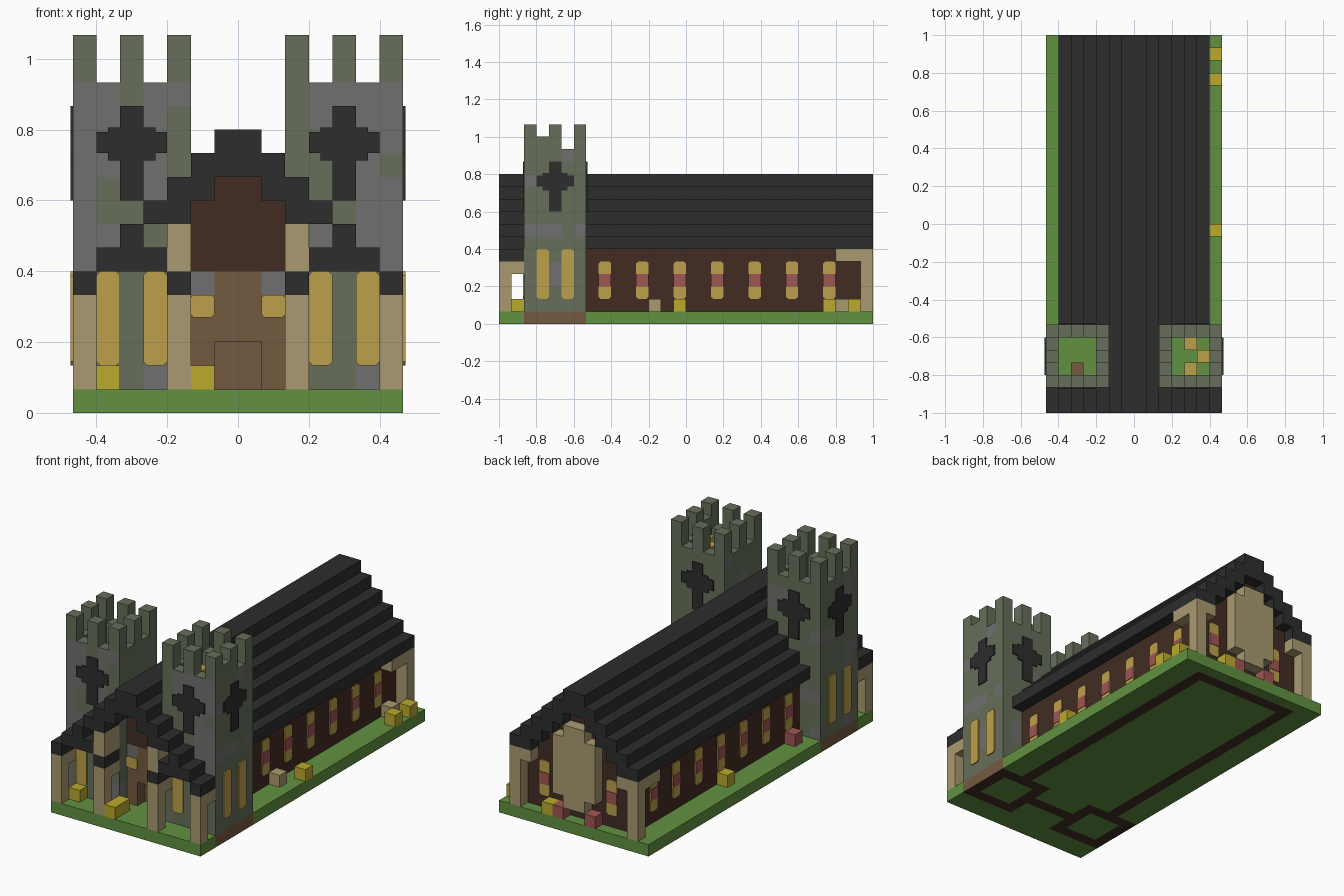
import bpy, bmesh
from mathutils import Vector, noise

U = 1 / 15  # size of one building block

cube = bpy.data.objects.get("Cube")
if cube:
    bpy.data.objects.remove(cube, do_unlink=True)


def linear(c):
    c /= 255
    return c / 12.92 if c <= 0.04045 else ((c + 0.055) / 1.055) ** 2.4


def material(name, *rgb):
    mat = bpy.data.materials.new(name)
    col = [linear(c) for c in rgb] + [1]
    mat.diffuse_color = col
    mat.use_nodes = True
    mat.node_tree.nodes["Principled BSDF"].inputs["Base Color"].default_value = col
    return mat


grass = material("grass green", 97, 145, 64)
slate = material("roof slate", 45, 45, 45)
moss = material("mossy stone", 102, 111, 90)
stone = material("grey stone", 111, 112, 110)
timber = material("dark timber", 66, 44, 34)
wood = material("door wood", 116, 90, 64)
tan = material("tan plaster", 169, 154, 112)
gold = material("gold glass", 188, 160, 75)
hay = material("yellow hay", 187, 170, 45)
pink = material("pink glass", 160, 86, 84)


def finish(bm, name, mats):
    mesh = bpy.data.meshes.new(name)
    bmesh.ops.remove_doubles(bm, verts=bm.verts, dist=1e-5)
    bm.to_mesh(mesh)
    bm.free()
    for m in mats:
        mesh.materials.append(m)
    obj = bpy.data.objects.new(name, mesh)
    bpy.context.collection.objects.link(obj)
    return obj


def blocks(name, cells, rule=None):
    """Mesh the exposed faces of unit cells {(x, y, z): material}."""
    bm = bmesh.new()
    mats = []
    for cell, mat in cells.items():
        mid = Vector(cell) + Vector((0.5, 0.5, 0.5))
        for axis in range(3):
            for sign in (-1, 1):
                n = Vector((0, 0, 0))
                n[axis] = sign
                if tuple(int(c + d) for c, d in zip(cell, n)) in cells:
                    continue
                a = Vector((0, 0, 0))
                a[(axis + 1) % 3] = 0.5
                b = n.cross(a)
                c = mid + n * 0.5
                face = bm.faces.new([bm.verts.new(p * U) for p in (c - a - b, c + a - b, c + a + b, c - a + b)])
                m = rule(c, n) if rule else mat
                if m not in mats:
                    mats.append(m)
                face.material_index = mats.index(m)
    return finish(bm, name, mats)


def fill(cells, mat, xs, ys, zs, both=False):
    for x in range(*xs):
        for y in range(*ys):
            for z in range(*zs):
                cells[x, y, z] = mat
                if both:
                    cells[-1 - x, y, z] = mat


def plate(name, mat, pts, axis, plane, sign, thick=0.006):
    """Thin painted panel; pts are (sideways, height) in blocks."""
    bm = bmesh.new()

    def ring(d):
        return [bm.verts.new((d, a * U, z * U) if axis == 0 else (a * U, d, z * U)) for a, z in pts]
    lo, hi = ring(plane * U), ring(plane * U + sign * thick)
    bm.faces.new(lo)
    bm.faces.new(hi)
    for i in range(len(pts)):
        j = (i + 1) % len(pts)
        bm.faces.new((lo[i], lo[j], hi[j], hi[i]))
    bmesh.ops.recalc_face_normals(bm, faces=bm.faces)
    return finish(bm, name, [mat])


def rounded(a, z0, z1, w=0.5, c=0.17):
    return [(a - w + c, z0), (a + w - c, z0), (a + w, z0 + c), (a + w, z1 - c),
            (a + w - c, z1), (a - w + c, z1), (a - w, z1 - c), (a - w, z0 + c)]


def cross(a):
    half = [(0.5, 9), (0.5, 10.7), (1, 10.7), (1, 11), (1.5, 11), (1.5, 11.9),
            (1, 11.9), (1, 12.1), (0.5, 12.1), (0.5, 13)]
    return [(a + s, z) for s, z in half] + [(a - s, z) for s, z in reversed(half)]


# Ground slab with earth footings under the walls
ground = {}
fill(ground, grass, (-7, 7), (-15, 15), (0, 1))
fill(ground, wood, (2, 7), (-13, -8), (0, 1), True)
fill(ground, grass, (3, 6), (-12, -9), (0, 1), True)
footing = {}
fill(footing, wood, (4, 5), (-8, 14), (0, 1), True)
fill(footing, wood, (0, 4), (13, 14), (0, 1), True)
fill(footing, wood, (0, 2), (-11, -10), (0, 1), True)
fill(footing, timber, (-1, 1), (-11, -10), (0, 1))
fill(footing, timber, (-1, 0), (13, 14), (0, 1))
ground.update(footing)
blocks("ground", ground, lambda c, n: timber if n.z < 0 and ground[(int(c.x // 1), int(c.y // 1), 0)] != grass
       else (ground[tuple(int(v // 1) for v in c - n * 0.5)]))


# Towers: hollow shafts with alternating battlements
def masonry(c, n):
    patch = noise.noise(c * 0.55 + Vector((3.1, 7.7, 1.3)))
    if n.y < -0.5 and 6 < c.z < 14 and abs(c.x) > 3:
        return stone if patch > -0.18 else moss
    return stone if patch > 0.3 and c.z < 14 else moss


for side, x0 in (("left", 2), ("right", -7)):
    tower = {}
    for i in range(5):
        for j in range(5):
            if i in (0, 4) or j in (0, 4):
                top = 16 if (i + j) % 2 == 0 else 14
                fill(tower, moss, (x0 + i, x0 + i + 1), (j - 13, j - 12), (1, top))
    if x0 > 0:
        tower[6, -12, 14] = moss
    blocks(side + "_tower", tower, masonry)
    mid, s = x0 + 2.5, (1 if x0 > 0 else -1)
    plate(side + "_tower_front_cross", slate, cross(mid), 1, -13, -1)
    plate(side + "_tower_back_cross", slate, cross(mid), 1, -8, 1)
    plate(side + "_tower_side_cross", slate, cross(-10.5), 0, 7 * s, s)
    for d in (-1, 1):
        plate(side + "_tower_front_window", gold, rounded(mid + d, 2, 6), 1, -13, -1)
        plate(side + "_tower_side_window", gold, rounded(d - 10.5, 2, 6), 0, 7 * s, s)

# Tower interior fittings
lamps = {(4, -10, 13): gold, (4, -12, 13): gold, (5, -11, 13): gold, (-5, -12, 1): wood}
blocks("tower_fittings", lamps)

# Stepped roof: long nave ridge plus three porch gables at the front
roof = {}
for i in range(7):
    if i < 6:
        ys = (-15, 15) if i < 2 else (-8, 15)
        fill(roof, slate, (i, i + 1), ys, (max(10 - i, 6), 12 - i), True)
    if 2 <= i < 4:
        fill(roof, slate, (i, i + 1), (-15, -13), (8, 12 - i), True)
    if i >= 2:
        d = abs(i - 4)
        fill(roof, slate, (i, i + 1), (-15, -13), ((6, 8), (6, 7), (5, 6))[d], True)
blocks("roof", roof)

# Nave walls and gables
nave = {}
fill(nave, timber, (4, 5), (-8, 14), (1, 6), True)
for i in range(5):
    fill(nave, timber, (i, i + 1), (13, 14), (1, max(10 - i, 6)), True)
fill(nave, timber, (0, 1), (-12, -11), (6, 10), True)
fill(nave, timber, (1, 2), (-12, -11), (6, 9), True)
blocks("nave_walls", nave)

# Entrance wall with recessed door
entrance = {}
fill(entrance, wood, (1, 2), (-12, -11), (1, 5), True)
fill(entrance, wood, (0, 1), (-12, -11), (3, 6), True)
fill(entrance, stone, (1, 2), (-12, -11), (5, 6), True)
blocks("entrance", entrance)
door = {}
fill(door, wood, (-1, 1), (-11, -10), (1, 3))
blocks("door", door)
for a in (-1.5, 1.5):
    plate("entrance_window", gold, rounded(a, 4.05, 5, 0.5, 0.12), 1, -12, -1)

# Porch posts and brackets
porch = {}
fill(porch, tan, (6, 7), (-15, -14), (1, 5), True)
fill(porch, tan, (6, 7), (-14, -13), (4, 5), True)
fill(porch, tan, (2, 3), (-15, -14), (1, 5), True)
fill(porch, tan, (2, 3), (-14, -13), (4, 5), True)
fill(porch, tan, (2, 3), (-15, -13), (6, 8), True)
blocks("porch_posts", porch)

# Rear corner posts and the stepped rear panel
rear = {}
fill(rear, tan, (5, 6), (14, 15), (1, 6), True)
fill(rear, tan, (5, 6), (12, 14), (5, 6), True)
fill(rear, tan, (4, 5), (14, 15), (5, 6), True)
blocks("rear_posts", rear)
panel = {}
fill(panel, tan, (1, 2), (14, 15), (3, 8), True)
fill(panel, tan, (0, 1), (14, 15), (2, 9), True)
blocks("rear_panel", panel)


# Striped nave windows
def striped(name, a, axis, plane, sign):
    plate(name, gold, rounded(a, 2, 5), axis, plane, sign)
    band = [(a - 0.5, 3), (a + 0.5, 3), (a + 0.5, 4), (a - 0.5, 4)]
    plate(name + "_band", pink, band, axis, plane, sign, 0.009)


for k in range(7):
    for s in (-1, 1):
        striped("nave_window", 3 * k - 6.5, 0, 5 * s, s)
for a in (-2.9, 3.4):
    striped("rear_window", a, 1, 14, 1)

# Loose bales, crates and flower boxes around the walls
bales = {(6, -1, 1): hay, (6, 11, 1): hay, (6, 13, 1): hay, (2, 14, 1): hay, (-6, 2, 1): hay,
         (-6, -14, 1): hay, (-2, -15, 1): hay, (-2, -14, 1): hay}
blocks("hay_bales", bales)
blocks("crates", {(5, -3, 1): tan, (5, 12, 1): tan})
blocks("flower_boxes", {(-6, -7, 1): pink, (1, 14, 1): pink, (-2, 14, 1): pink})
